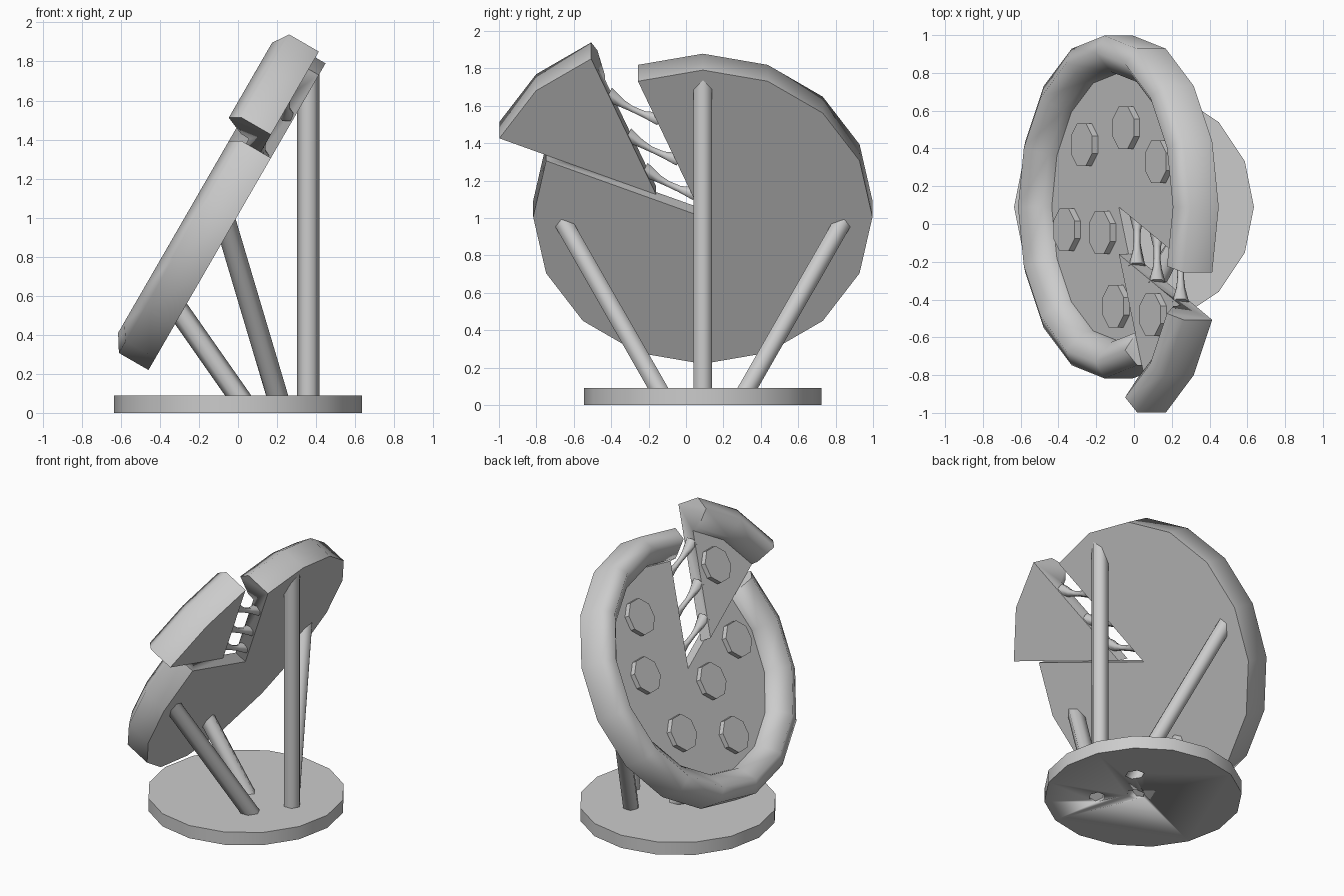
import bpy, bmesh, math
from mathutils import Vector

old = bpy.data.objects.get("Cube")
if old:
    bpy.data.objects.remove(old, do_unlink=True)

grey = bpy.data.materials.new("plain_grey")
grey.use_nodes = True
grey.diffuse_color = (0.6, 0.6, 0.6, 1)
grey.node_tree.nodes["Principled BSDF"].inputs["Base Color"].default_value = (0.6, 0.6, 0.6, 1)

STEP = math.radians(22.5)
CENTRE = Vector((-0.005, 0.09, 1.005))
ACROSS = Vector((0, 1, 0))
UP = Vector((0.5, 0, math.sqrt(0.75)))
NORMAL = Vector((-math.sqrt(0.75), 0, 0.5))
SLICE_SHIFT = Vector((0, -0.25, 0.12))
SAUCE = 0.087


def on_pizza(across, up, height):
    """Point on the tilted disc, measured from the centre of its underside."""
    return CENTRE + ACROSS * across + UP * up + NORMAL * height


def finish(name, bm, angle):
    bmesh.ops.remove_doubles(bm, verts=bm.verts, dist=0.0001)
    bmesh.ops.recalc_face_normals(bm, faces=bm.faces)
    mesh = bpy.data.meshes.new(name)
    bm.to_mesh(mesh)
    bm.free()
    mesh.materials.append(grey)
    obj = bpy.data.objects.new(name, mesh)
    bpy.context.collection.objects.link(obj)
    bpy.ops.object.select_all(action='DESELECT')
    obj.select_set(True)
    bpy.context.view_layer.objects.active = obj
    bpy.ops.object.shade_smooth_by_angle(angle=math.radians(angle))
    return obj


def tube(name, points, radii, sides, angle, phase=0.0):
    """Capped tube through the points, with one radius per point."""
    points = [Vector(p) for p in points]
    axis = (points[-1] - points[0]).normalized()
    side = Vector((1, 0, 0))
    side = (side - axis * side.dot(axis)).normalized()
    other = axis.cross(side)
    bm = bmesh.new()
    rings = []
    for p, r in zip(points, radii):
        turns = [phase + 2 * math.pi * i / sides for i in range(sides)]
        rings.append([bm.verts.new(p + (side * math.cos(a) + other * math.sin(a)) * r)
                      for a in turns])
    for low, high in zip(rings, rings[1:]):
        for i in range(sides):
            j = (i + 1) % sides
            bm.faces.new((low[i], low[j], high[j], high[i]))
    bm.faces.new(rings[0])
    bm.faces.new(rings[-1])
    return finish(name, bm, angle)


def wedge(name, first, steps, shift=Vector()):
    """Sector of the pizza: underside, raised crust, sauce and two cut faces."""
    profile = [(0, 0), (0.907, 0), (0.907, 0.175), (0.82, 0.23),
               (0.716, 0.135), (0.71, SAUCE), (0, SAUCE)]
    bm = bmesh.new()
    columns = []
    for k in range(first, first + steps + 1):
        c, s = math.cos(k * STEP), math.sin(k * STEP)
        columns.append([bm.verts.new(on_pizza(r * c, r * s, h) + shift) for r, h in profile])
    for a, b in zip(columns, columns[1:]):
        for i in range(len(profile) - 1):
            bm.faces.new((a[i], a[i + 1], b[i + 1], b[i]))
    bm.faces.new(columns[0])
    bm.faces.new(columns[-1])
    # collapse the doubled points on the axis
    bmesh.ops.remove_doubles(bm, verts=bm.verts, dist=0.0001)
    bmesh.ops.dissolve_degenerate(bm, edges=bm.edges, dist=0.0001)
    return finish(name, bm, 80)


# Pizza with one slice pulled away
wedge("pizza", 7, 14)
wedge("pizza_slice", 5, 2, SLICE_SHIFT)

# Toppings: (across, up) on the disc, the last one rides on the slice
spots = [(0.33, -0.335), (0.42, 0.107), (0.24, 0.45), (-0.12, -0.52),
         (-0.135, -0.145), (-0.525, 0.0), (-0.32, 0.39)]
for n, (a, b) in enumerate(spots):
    shift = SLICE_SHIFT if n == len(spots) - 1 else Vector()
    ends = [on_pizza(a, b, h) + shift for h in (SAUCE - 0.03, SAUCE + 0.035)]
    tube(f"topping_{n + 1}", ends, (0.122, 0.122), 8, 30, STEP)

# Stretched cheese strands between the pizza and the slice
cut = 5 * STEP
for n, r in enumerate((0.13, 0.36, 0.63)):
    start = on_pizza(r * math.cos(cut), r * math.sin(cut), 0.045)
    path = [start + SLICE_SHIFT * t - Vector((0, 0, 0.06 * t * (1 - t)))
            for t in (-0.05, 0.3, 0.55, 0.75, 1.05)]
    tube(f"cheese_strand_{n + 1}", path, (0.042, 0.02, 0.018, 0.024, 0.045), 6, 70)

# Round base
base = tube("base", [(0, 0.09, 0), (0, 0.09, 0.09)], (0.635, 0.635), 16, 30)

# Supports: foot and head of each leg
tube("back_post", [(0.36, 0.09, 0.04), (0.36, 0.09, 1.74)], (0.057, 0.057), 6, 70)
legs = {"middle_leg": ((0.035, 0.09, 0.04), (-0.322, 0.09, 0.55))}
for name, side in (("right_leg", -1), ("left_leg", 1)):
    legs[name] = ((0.215, 0.09 + side * 0.211, 0.04), (-0.068, 0.09 + side * 0.755, 0.99))
for name, (foot, head) in legs.items():
    foot, head = Vector(foot), Vector(head)
    tube(name, [foot, head], (0.055, 0.055), 6, 70)
    # shallow socket under the base, in line with the leg
    axis = (head - foot).normalized()
    cutter = tube("socket_cutter", [foot - axis * 0.15, foot + axis * 0.005],
                  (0.053, 0.053), 6, 70)
    cutter.hide_render = True
    mod = base.modifiers.new("socket", 'BOOLEAN')
    mod.operation = 'DIFFERENCE'
    mod.solver = 'EXACT'
    mod.object = cutter
    bpy.context.view_layer.objects.active = base
    bpy.ops.object.modifier_apply(modifier=mod.name)
    bpy.data.objects.remove(cutter, do_unlink=True)
